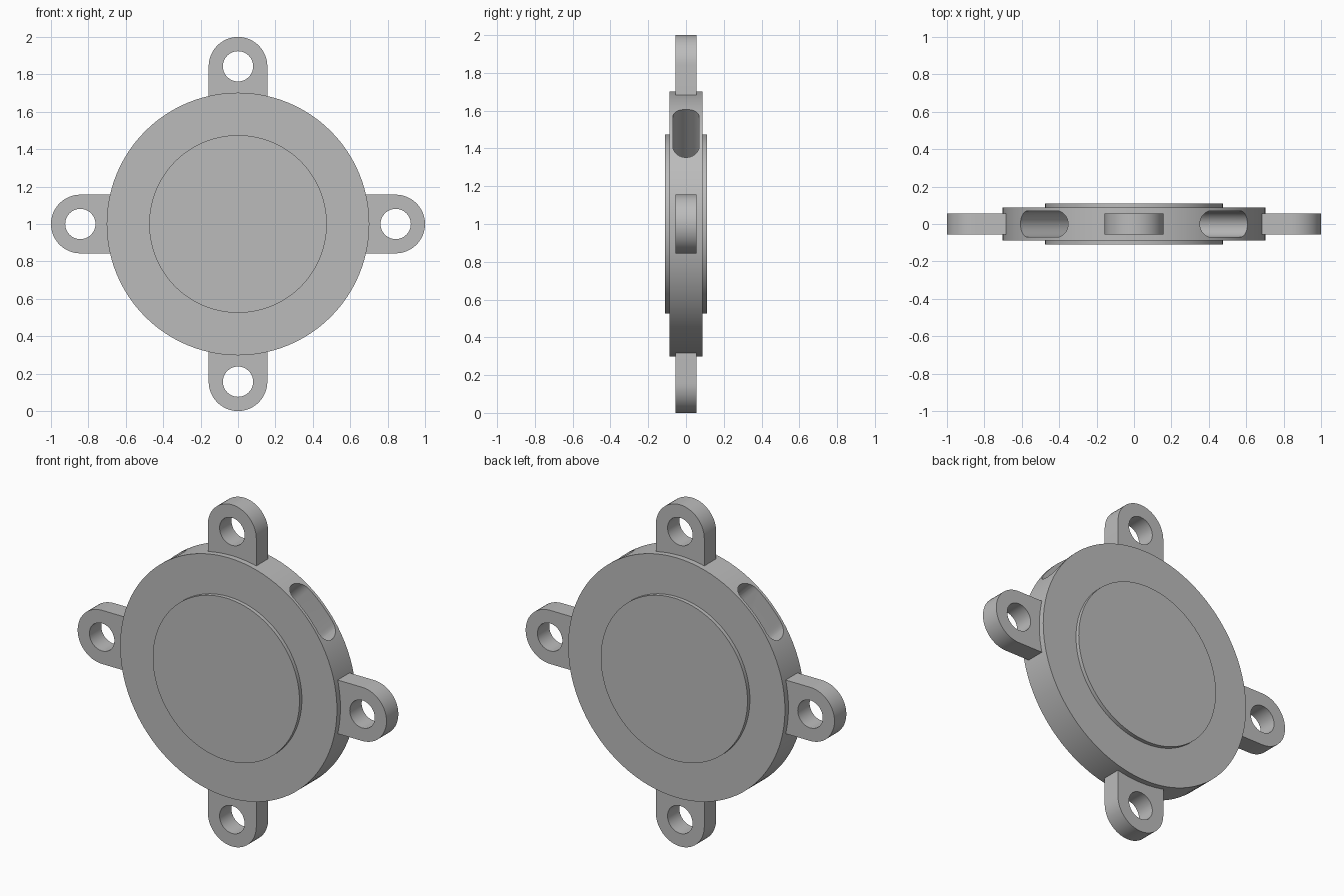
import bpy
import bmesh
from math import pi, cos, sin, radians
from mathutils import Matrix, Vector

cube = bpy.data.objects.get("Cube")
if cube:
    bpy.data.objects.remove(cube, do_unlink=True)

grey = bpy.data.materials.new("plain grey")
grey.use_nodes = True
grey.diffuse_color = (0.5, 0.5, 0.5, 1)
grey.node_tree.nodes["Principled BSDF"].inputs["Base Color"].default_value = (0.5, 0.5, 0.5, 1)

CENTRE = Matrix.Translation((0, 0, 1))


def finish(bm, name, matrix):
    """Turn a bmesh into a named object placed by a matrix."""
    bmesh.ops.recalc_face_normals(bm, faces=bm.faces)
    mesh = bpy.data.meshes.new(name)
    bm.to_mesh(mesh)
    bm.free()
    mesh.transform(matrix)
    mesh.materials.append(grey)
    obj = bpy.data.objects.new(name, mesh)
    bpy.context.collection.objects.link(obj)
    return obj


def prism(name, outline, low, high, matrix):
    """Extrude an outline in local x, z along local y."""
    bm = bmesh.new()
    face = bm.faces.new([bm.verts.new((x, low, z)) for x, z in outline])
    moved = bmesh.ops.extrude_face_region(bm, geom=[face])["geom"]
    verts = [v for v in moved if isinstance(v, bmesh.types.BMVert)]
    bmesh.ops.translate(bm, verts=verts, vec=(0, high - low, 0))
    return finish(bm, name, matrix)


def arc(cx, cz, radius, start, end, steps):
    span = radians(end - start)
    return [(cx + radius * cos(radians(start) + span * i / steps),
             cz + radius * sin(radians(start) + span * i / steps))
            for i in range(steps + 1)]


def activate(obj):
    bpy.ops.object.select_all(action='DESELECT')
    obj.select_set(True)
    bpy.context.view_layer.objects.active = obj


def cut(obj, cutter):
    mod = obj.modifiers.new("cut", 'BOOLEAN')
    mod.operation = 'DIFFERENCE'
    mod.solver = 'EXACT'
    mod.object = cutter
    activate(obj)
    bpy.ops.object.modifier_apply(modifier=mod.name)
    bpy.data.objects.remove(cutter, do_unlink=True)


def smooth(obj):
    activate(obj)
    bpy.ops.object.shade_smooth_by_angle(angle=radians(30))


# Stepped round body, turned about the y axis
bm = bmesh.new()
profile = [(0, -0.11), (0.475, -0.11), (0.475, -0.0875), (0.702, -0.0875)]
profile += [(r, -y) for r, y in reversed(profile)]
verts = [bm.verts.new((r, y, 0)) for r, y in profile]
edges = [bm.edges.new(pair) for pair in zip(verts, verts[1:])]
bmesh.ops.spin(bm, geom=verts + edges, cent=(0, 0, 0), axis=(0, 1, 0),
               angle=2 * pi, steps=96)
bmesh.ops.remove_doubles(bm, verts=bm.verts, dist=0.0001)
body = finish(bm, "round_body", CENTRE)

# Two rounded slots sunk into the upper rim
slot = arc(0.11, 0, 0.07, -90, 90, 16) + arc(-0.11, 0, 0.07, 90, 270, 16)
upright = Matrix.Rotation(pi / 2, 4, 'X')
for angle in (45, -45):
    turn = Matrix.Rotation(radians(angle), 4, 'Y')
    cut(body, prism("slot_cutter", slot, 0.25, 0.85, CENTRE @ turn @ upright))
smooth(body)

# Four drilled mounting lugs around the rim
tab = arc(0, 0.843, 0.157, 0, 180, 24) + [(-0.157, 0.6), (0.157, 0.6)]
hole = arc(0, 0.843, 0.081, 0, 360, 32)[:-1]
for i, side in enumerate(("top", "left", "bottom", "right")):
    turn = CENTRE @ Matrix.Rotation(i * pi / 2, 4, 'Y')
    lug = prism(side + "_lug", tab, -0.055, 0.055, turn)
    cut(lug, prism("hole_cutter", hole, -0.2, 0.2, turn))
    smooth(lug)
